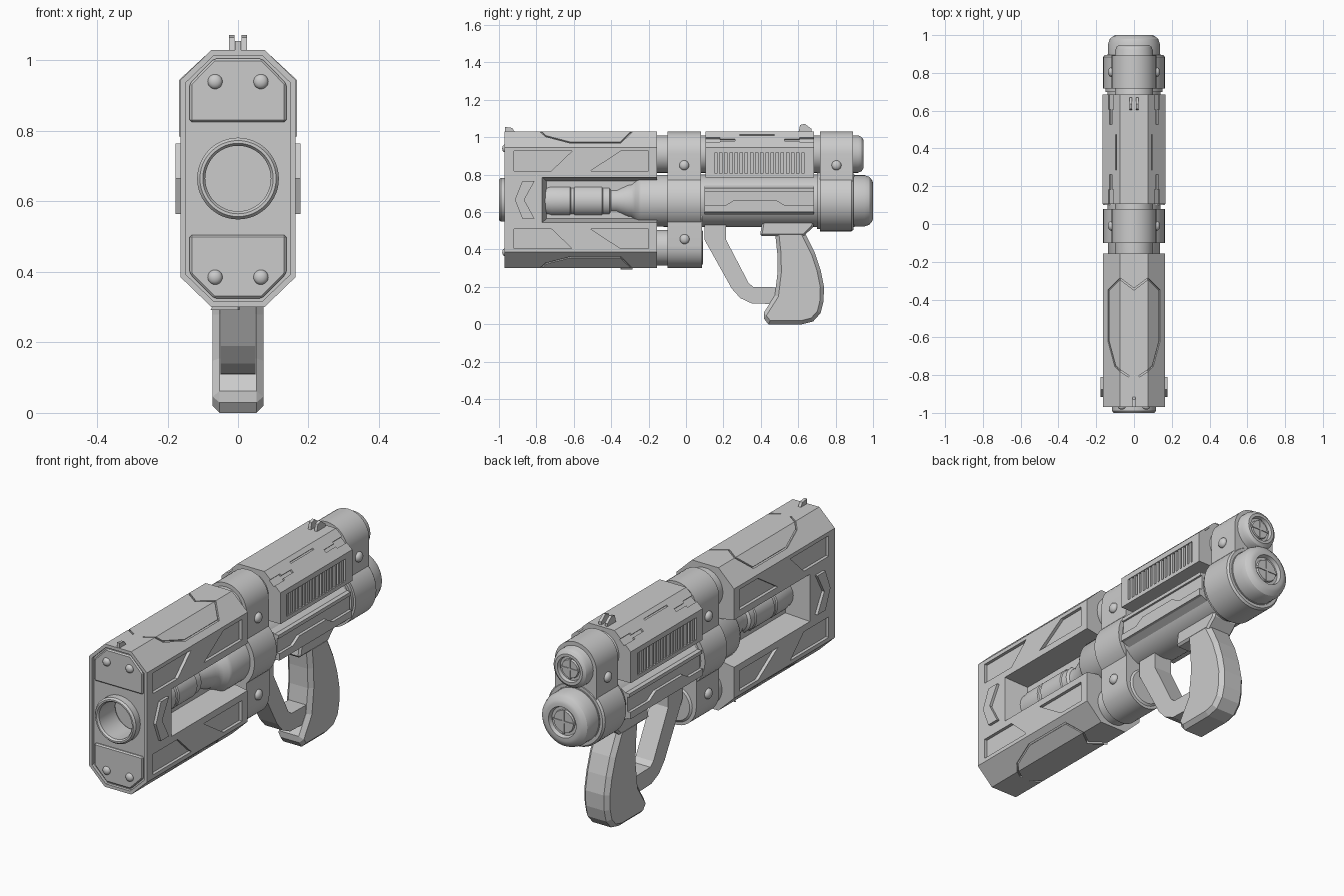
import bpy, bmesh
from math import sin, cos, pi, radians
from mathutils import Vector as V

if "Cube" in bpy.data.objects:
    bpy.data.objects.remove(bpy.data.objects["Cube"])


def finish(name, bm, smooth=False):
    bmesh.ops.recalc_face_normals(bm, faces=bm.faces)
    me = bpy.data.meshes.new(name)
    bm.to_mesh(me)
    bm.free()
    ob = bpy.data.objects.new(name, me)
    bpy.context.collection.objects.link(ob)
    if smooth:
        activate(ob)
        bpy.ops.object.shade_smooth_by_angle(angle=radians(30))
    return ob


def activate(ob):
    bpy.ops.object.select_all(action='DESELECT')
    ob.select_set(True)
    bpy.context.view_layer.objects.active = ob


def prism(name, pts, axis, a, b, smooth=False):
    """Extrude a (y,z) profile along x, or an (x,z) profile along y."""
    bm = bmesh.new()
    at = (lambda p, t: (t, p[0], p[1])) if axis == 'x' else (lambda p, t: (p[0], t, p[1]))
    rows = [[bm.verts.new(at(p, t)) for p in pts] for t in (a, b)]
    for r in rows:
        bm.faces.new(r)
    n = len(pts)
    for i in range(n):
        j = (i + 1) % n
        bm.faces.new((rows[0][i], rows[0][j], rows[1][j], rows[1][i]))
    return finish(name, bm, smooth)


def box(name, x0, x1, y0, y1, z0, z1):
    return prism(name, [(y0, z0), (y1, z0), (y1, z1), (y0, z1)], 'x', x0, x1)


def lathe(name, prof, z, n=48):
    """Turn a (y, radius) profile about a line parallel to y."""
    bm = bmesh.new()
    vs = [bm.verts.new((r, y, z)) for y, r in prof]
    es = [bm.edges.new(p) for p in zip(vs, vs[1:])]
    bmesh.ops.spin(bm, geom=vs + es, cent=(0, 0, z), axis=(0, 1, 0), angle=2 * pi, steps=n)
    bmesh.ops.remove_doubles(bm, verts=bm.verts, dist=1e-5)
    return finish(name, bm, True)


def hull(name, pts):
    bm = bmesh.new()
    for p in pts:
        bm.verts.new(p)
    bmesh.ops.convex_hull(bm, input=bm.verts)
    return finish(name, bm)


def cut(ob, cutter):
    m = ob.modifiers.new("cut", 'BOOLEAN')
    m.operation, m.solver, m.object = 'DIFFERENCE', 'EXACT', cutter
    activate(ob)
    bpy.ops.object.modifier_apply(modifier=m.name)
    bpy.data.objects.remove(cutter)


def bevel(ob, w, ang=60):
    m = ob.modifiers.new("bevel", 'BEVEL')
    m.width, m.segments, m.limit_method, m.angle_limit = w, 1, 'ANGLE', radians(ang)


def groove(ob, p, q, w=.004, flip=False):
    """Cut a shallow line between two (x,y) points on the chamfered roof."""
    def roof(x, y):
        return V((x, y, 1.03 - max(0, abs(x) - .075) * .085 / .088))
    mx = (p[0] + q[0]) / 2
    n = V((0, 0, 1)) if abs(mx) < .075 else V((.085 * (1 if mx > 0 else -1), 0, .088)).normalized()
    a, b = roof(*p), roof(*q)
    d = (b - a).normalized()
    s = d.cross(n) * w
    pts = [e + u * s + v * n * .008 for e in (a - d * .003, b + d * .003) for u in (-1, 1) for v in (-1, 1)]
    if flip:
        pts = [V((v.x, v.y, 1.33 - v.z)) for v in pts]
    cut(ob, hull("groove", pts))


def octagon(i=0):
    k = i * .42
    q = [(.163 - i, .945 - k), (.075 - k, 1.03 - i)]
    q = q + [(-x, z) for x, z in q[::-1]]
    return q + [(x, 1.33 - z) for x, z in q[::-1]]


# Front housing: octagonal block with side windows, panels and seams
block = prism("front_housing", octagon(), 'y', -.97, -.155)
cut(block, prism("c", octagon(.016), 'y', -1.1, -.955))
cut(block, lathe("c", [(-1.1, 0), (-1.1, .1), (-.85, .1), (-.85, 0)], .665))
panels = ([(-.92, .925), (-.61, .925), (-.72, .82), (-.92, .82)],
          [(-.35, .925), (-.2, .925), (-.2, .82), (-.51, .82)])
for s in (1, -1):
    cut(block, hull("c", [(s * x, y, z) for x, y0, h in ((.17, -.77, .122), (.04, -.745, .1))
                          for y in (y0, -.1) for z in (.665 - h, .665 + h)]))
    for pts in panels:
        cut(block, prism("c", pts, 'x', s * .147, s * .2))
        cut(block, prism("c", [(y, 1.33 - z) for y, z in pts], 'x', s * .147, s * .2))
    seam = [(0, -.345), (.074, -.29), (.135, -.35), (.135, -.62), (.1, -.75), (.076, -.775), (.03, -.805)]
    for p, q in zip(seam, seam[1:]):
        for flip in (False, True):
            groove(block, (s * p[0], p[1]), (s * q[0], q[1]), .004, flip)
    # Raised chevron at the muzzle side
    chev = [(-.915, .665), (-.875, .765), (-.81, .765), (-.865, .665), (-.81, .565), (-.875, .565)]
    prism("side_chevron", chev, 'x', s * .15, s * .177)

# Muzzle face: plates, bolts, ring
plate = [(-.137, .825), (.137, .825), (.137, .935), (.068, 1.005), (-.068, 1.005), (-.137, .935)]
for up in (True, False):
    pts = plate if up else [(x, 1.33 - z) for x, z in plate]
    bevel(prism("muzzle_plate", pts, 'y', -.968, -.95), .006, 40)
lathe("muzzle_ring", [(-.86, .093), (-.99, .093), (-1, .1), (-1, .108), (-.99, .116), (-.95, .116)], .665)


def bolt(name, loc, axis, r=.024):
    bm = bmesh.new()
    bmesh.ops.create_uvsphere(bm, u_segments=16, v_segments=10, radius=r)
    sc = [1, 1, 1]
    sc[axis] = .7
    bmesh.ops.scale(bm, vec=sc, verts=bm.verts)
    bmesh.ops.translate(bm, vec=loc, verts=bm.verts)
    finish(name, bm, True)


for s in (1, -1):
    for z in (.94, .385):
        bolt("muzzle_bolt", (s * .065, -.968, z), 1, .021)

# Barrel and main body tube
lathe("barrel", [(-.76, .08), (-.74, .08), (-.72, .085), (-.62, .085), (-.615, .08), (-.6, .08), (-.595, .085),
                 (-.45, .085), (-.445, .08), (-.41, .08), (-.4, .068), (-.37, .068), (-.31, .092), (-.29, .095),
                 (-.27, .11), (-.255, .13), (-.24, .138), (.1, .14), (.9, .14), (.9, 0)], .66)
lathe("front_collar", [(-.1, .13), (-.1, .163), (.08, .163), (.08, .13)], .66)
lathe("rear_collar", [(.7, .13), (.7, .152), (.717, .152), (.717, .163), (.885, .163), (.895, .155), (.895, .13)], .66)
lathe("lower_rear_cap", [(.88, .137), (.955, .137), (.98, .128), (.995, .11), (1, .095), (1, .078), (.98, .072),
                         (.98, .058), (.99, .055), (.99, 0)], .66)
# Upper and lower tubes
lathe("upper_tube", [(-.16, 0), (-.16, .1), (.92, .1), (.938, .092), (.948, .078), (.948, .064), (.93, .06),
                     (.93, .048), (.94, .045), (.94, 0)], .91)
lathe("lower_tube", [(-.16, 0), (-.16, .095), (.085, .095), (.092, .085), (.092, 0)], .41)
# Crossbars on rear caps
for z, y, r in ((.66, .994, .06), (.91, .944, .05)):
    box("cap_crossbar_h", -r, r, y - .03, y, z - .005, z + .005)
    box("cap_crossbar_v", -.005, .005, y - .03, y, z - r, z + r)

# Clamps: arched bands around the tubes
arc = [(cos(i * pi / 20), sin(i * pi / 20)) for i in range(21)]
upper = [(.118 * c, .91 + .12 * s) for c, s in arc] + [(-.118, .74), (.118, .74)]
lower = [(.118 * c, .42 - .12 * s) for c, s in arc] + [(-.118, .58), (.118, .58)]
for name, pts, y0, y1, bz in (("front_upper_clamp", upper, -.1, .08, .85), ("rear_upper_clamp", upper, .717, .892, .85),
                              ("front_lower_clamp", lower, -.1, .085, .455)):
    prism(name, pts, 'y', y0, y1, True)
    for s in (1, -1):
        bolt("clamp_bolt", (s * .12, (y0 + y1) / 2, bz), 0, .026)

# Receiver with vents, roof grooves
rec = [(.167, .785), (.167, .945), (.075, 1.03), (-.075, 1.03), (-.167, .945), (-.167, .785)]
receiver = prism("receiver", rec, 'y', .105, .685)
for s in (1, -1):
    cut(receiver, box("c", s * .14, s * .2, .155, .63, .805, .918))
    for ya, yb, yc in ((.7, .61, .53), (.08, .18, .26)):
        groove(receiver, (s * .122, ya), (s * .122, yb), .018)
        groove(receiver, (s * .122, yb), (s * .122, yc), .008)
    groove(receiver, (s * .095, .29), (s * .095, .47))
    for i in range(17):
        y = .172 + i * .0275
        box("vent_rib", s * .135, s * .163, y - .007, y + .007, .8, .92)
    # Side rail with stepped strip
    rail = [(.1, .75), (.135, .73), (.15, .715), (.15, .6), (.1, .575)]
    prism("side_rail", [(s * x, z) for x, z in rail], 'y', .1, .685)
    strip = [(.1, .6), (.685, .6), (.685, .635), (.53, .635), (.48, .665), (.26, .665), (.21, .635), (.1, .635)]
    prism("rail_strip", strip, 'x', s * .12, s * .165)
    box("rail_top_strip", s * .12, s * .16, .1, .685, .71, .728)

# Sights
for s in (1, -1):
    prism("rear_sight", [(.6, 1.02), (.67, 1.02), (.67, 1.045), (.635, 1.072), (.61, 1.065)], 'x', s * .01, s * .025)
prism("front_sight", [(-.968, 1.02), (-.968, 1.055), (-.93, 1.05), (-.91, 1.02)], 'x', -.008, .008)

# Grip, grip mount and trigger guard
grip = [(.475, .5), (.488, .38), (.49, .28), (.475, .155), (.405, .045), (.44, 0), (.62, 0), (.68, .015), (.72, .06),
        (.735, .12), (.738, .2), (.72, .29), (.69, .38), (.63, .5)]
bevel(prism("grip", grip, 'x', -.072, .072), .02)
bevel(prism("grip_mount", [(.395, .472), (.41, .56), (.69, .56), (.68, .52), (.63, .472)], 'x', -.072, .072), .01)
guard = [(.1, .56), (.1, .45), (.245, .19), (.29, .14), (.35, .112), (.5, .107), (.5, .197), (.36, .2), (.335, .22),
         (.215, .45), (.215, .56)]
prism("trigger_guard", guard, 'x', -.05, .05)
